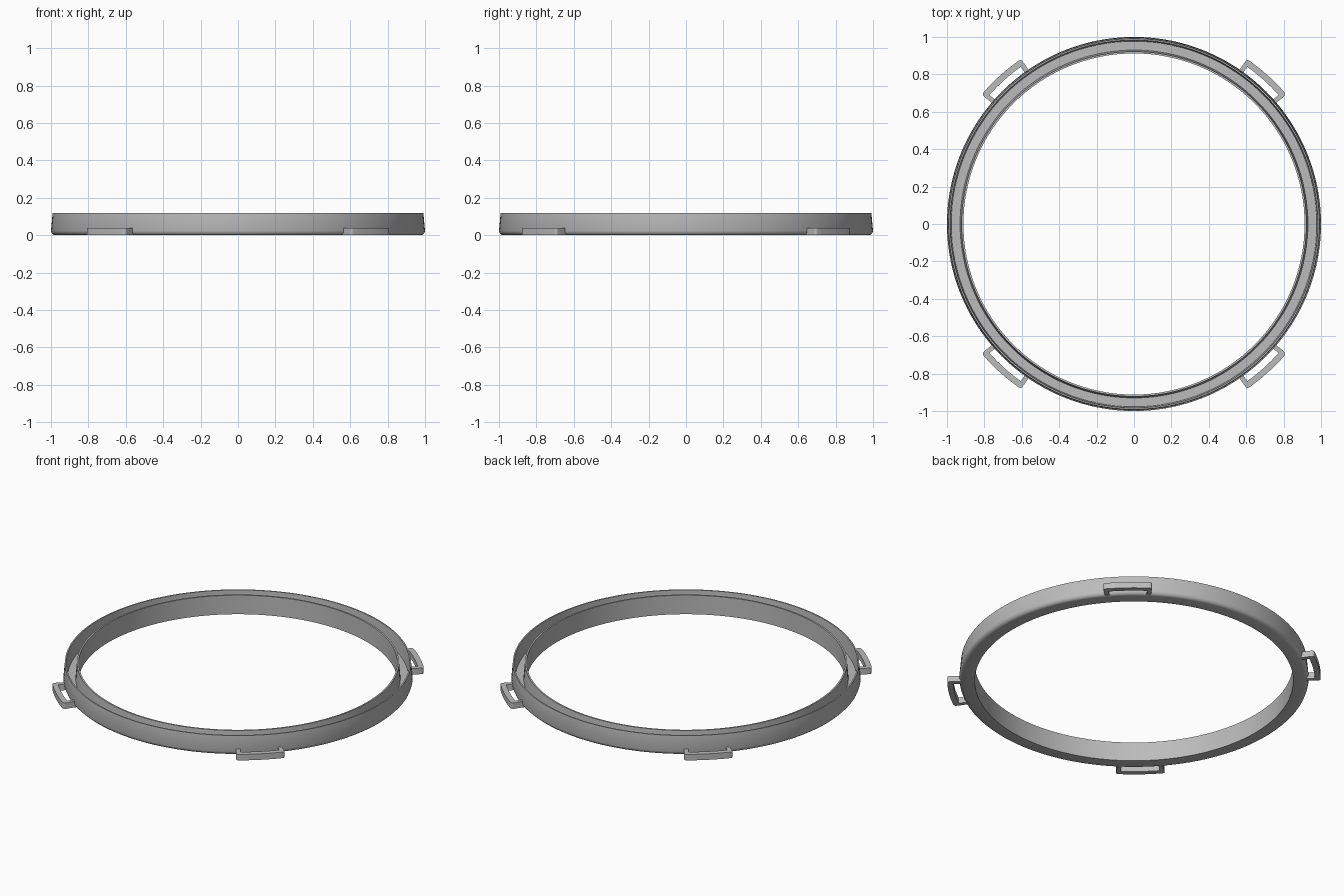
import bpy, bmesh, math

cube = bpy.data.objects.get("Cube")
if cube:
    bpy.data.objects.remove(cube, do_unlink=True)

grey = bpy.data.materials.new("plain_grey")
grey.use_nodes = True
colour = (0.5, 0.5, 0.5, 1)
grey.diffuse_color = colour
grey.node_tree.nodes["Principled BSDF"].inputs["Base Color"].default_value = colour


def make_object(name, bm, angle):
    bmesh.ops.recalc_face_normals(bm, faces=bm.faces)
    mesh = bpy.data.meshes.new(name)
    bm.to_mesh(mesh)
    bm.free()
    mesh.materials.append(grey)
    obj = bpy.data.objects.new(name, mesh)
    bpy.context.collection.objects.link(obj)
    bpy.ops.object.select_all(action="DESELECT")
    obj.select_set(True)
    bpy.context.view_layer.objects.active = obj
    bpy.ops.object.shade_smooth_by_angle(angle=math.radians(angle))
    return obj


# Channel ring: U-shaped section (radius, height) spun about z
section = [(0.912, 0), (0.978, 0), (0.988, 0.003), (0.996, 0.011), (1.0, 0.023),
           (0.991, 0.12), (0.983, 0.12), (0.977, 0.022), (0.930, 0.022),
           (0.922, 0.12), (0.912, 0.12)]
bm = bmesh.new()
verts = [bm.verts.new((r, 0, z)) for r, z in section]
edges = [bm.edges.new((v, verts[i - 1])) for i, v in enumerate(verts)]
bmesh.ops.spin(bm, geom=verts + edges, cent=(0, 0, 0), axis=(0, 0, 1),
               angle=math.tau, steps=128, use_merge=True)
bmesh.ops.remove_doubles(bm, verts=bm.verts, dist=1e-5)
make_object("channel_ring", bm, 35)


def arc(radius, start, end, steps=8):
    angles = [math.radians(start + (end - start) * i / steps) for i in range(steps + 1)]
    return [(radius * math.cos(a), radius * math.sin(a)) for a in angles]


# Strap loops: slotted brackets, mirrored into the four quadrants
def strap_loop(name, sx, sy, mid=48.0, half=7.6, slot=6.2, height=0.038):
    outer = arc(1.069, mid - half, mid + half)
    inner = arc(1.036, mid + slot, mid - slot)
    outline = (arc(0.986, mid - half, mid - half, 1)[:1] + outer
               + arc(0.986, mid + half, mid + half, 1)[:1]
               + arc(0.986, mid + slot, mid + slot, 1)[:1] + inner
               + arc(0.986, mid - slot, mid - slot, 1)[:1])
    bm = bmesh.new()
    base = bm.faces.new([bm.verts.new((x * sx, y * sy, 0)) for x, y in outline])
    top = bmesh.ops.extrude_face_region(bm, geom=[base])["geom"]
    bmesh.ops.translate(bm, vec=(0, 0, height),
                        verts=[g for g in top if isinstance(g, bmesh.types.BMVert)])
    # Round the two outer corners
    tips = [(outer[i][0] * sx, outer[i][1] * sy) for i in (0, -1)]
    corners = [e for e in bm.edges
               if all(any(math.dist(v.co.xy, t) < 1e-4 for t in tips) for v in e.verts)]
    bmesh.ops.bevel(bm, geom=corners, offset=0.015, segments=4, profile=0.5,
                    affect="EDGES")
    make_object(name, bm, 35)


for side, sx in (("left", 1), ("right", -1)):
    for end, sy in (("front", -1), ("back", 1)):
        strap_loop(f"{end}_{side}_strap_loop", sx, sy)
